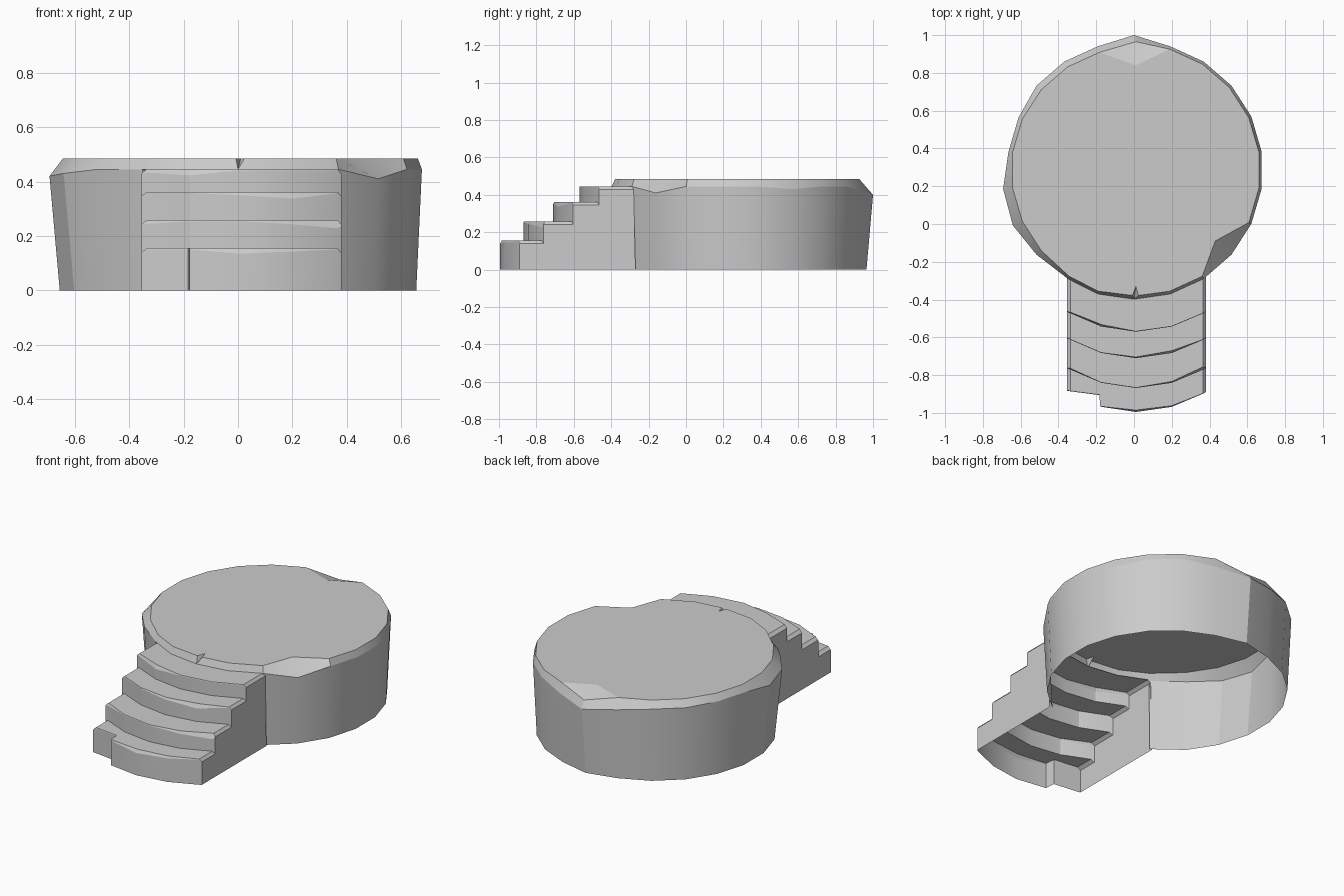
import bpy, bmesh
from math import sin, cos, pi

cube = bpy.data.objects.get("Cube")
if cube:
    bpy.data.objects.remove(cube)

stone = bpy.data.materials.new("grey_stone")
stone.use_nodes = True
GREY = (0.6, 0.6, 0.6, 1)
stone.diffuse_color = GREY
stone.node_tree.nodes["Principled BSDF"].inputs["Base Color"].default_value = GREY


def finish(bm, name):
    mesh = bpy.data.meshes.new(name)
    bm.to_mesh(mesh)
    bm.free()
    mesh.materials.append(stone)
    obj = bpy.data.objects.new(name, mesh)
    bpy.context.collection.objects.link(obj)
    bpy.ops.object.select_all(action="DESELECT")
    obj.select_set(True)
    bpy.context.view_layer.objects.active = obj
    bpy.ops.object.shade_smooth_by_angle(angle=0.32)


# Round platform: flared open-bottomed wall, worn chamfer, flat deck
SIDES, CENTRE_Y, DECK_Z = 22, 0.285, 0.485
FRONT = SIDES // 2
STAIR_GAP = range(FRONT - 2, FRONT + 2)
bm = bmesh.new()


def ring_vert(i, radius, z):
    a = 2 * pi * i / SIDES
    x = radius * sin(a) * (0.95 if i == FRONT + 2 else 1)
    return bm.verts.new((x, CENTRE_Y + radius * cos(a), z))


# Uneven rim: bulges at the back and on the right-hand side
rim_r = {0: 0.715, 15: 0.705, 16: 0.70, 17: 0.672, 18: 0.672}
rim_z = {0: 0.40, 1: 0.425, 21: 0.425, 4: 0.43, 8: 0.41, 15: 0.43, 16: 0.42}
base = [ring_vert(i, 0.68 if i == 0 else 0.662, 0) for i in range(SIDES)]
rim = [ring_vert(i, rim_r.get(i, 0.683), rim_z.get(i, 0.445)) for i in range(SIDES)]
deck = [ring_vert(i, 0.65 if i > 13 else 0.668, DECK_Z) for i in range(SIDES)]
deck[0].co = (0.01, 0.965, 0.44)         # worn back edge
deck[8].co = (0.43, -0.09, DECK_Z)       # large chip beside the stairs
deck[FRONT].co = (0.01, -0.33, DECK_Z)   # tip of the front crack
crack_r = bm.verts.new((0.024, -0.378, DECK_Z))
crack_l = bm.verts.new((-0.008, -0.378, DECK_Z))
worn = bm.verts.new((0.01, 0.84, DECK_Z))

for i in range(SIDES):
    j = (i + 1) % SIDES
    if i not in STAIR_GAP:
        bm.faces.new((base[i], rim[i], rim[j], base[j]))
    start = crack_l if i == FRONT else deck[i]
    end = crack_r if j == FRONT else deck[j]
    bm.faces.new((rim[i], start, end, rim[j]))
bm.faces.new((rim[FRONT], crack_r, deck[FRONT]))
bm.faces.new((rim[FRONT], deck[FRONT], crack_l))

outline = [worn] + deck[1:FRONT] + [crack_r, deck[FRONT], crack_l] + deck[FRONT + 1:]
bm.faces.new(outline[::-1])
bm.faces.new((deck[0], worn, deck[1]))
bm.faces.new((deck[0], deck[-1], worn))
finish(bm, "round_platform")

# Bowed stairs: one stepped profile per column, chipped along the nosings
columns = [(-0.355, 0.105), (-0.336, 0.097), (-0.184, 0.032), (-0.178, 0.028),
           (0.01, 0), (0.2, 0.027), (0.366, 0.097), (0.38, 0.105)]
steps = [(-0.995, 0.155), (-0.868, 0.258), (-0.71, 0.362), (-0.57, 0.445)]
chips = {(4, 0): 0.02, (5, 0): 0.012, (1, 1): 0.014, (6, 1): 0.03, (5, 1): 0.015,
         (5, 2): 0.025, (4, 2): 0.012, (2, 3): 0.022, (3, 3): 0.022, (1, 3): 0.012}
bm = bmesh.new()
rows = []
for c, (x, bow) in enumerate(columns):
    outer = c in (0, len(columns) - 1)
    drop = 0.016 if outer else 0
    low, row = 0, []
    for s, (front, top) in enumerate(steps):
        y = front + bow
        if s == 0 and c < 3:             # recessed block on the lowest step
            y = -0.915 + bow * 0.3
        z = top - drop
        chip = chips.get((c, s), 0.004)
        row += [(x, y, low), (x, y, z - chip), (x, y + chip * 0.5, z)]
        low = z
    row.append((x, -0.28 if outer else -0.38 + bow, low))
    rows.append([bm.verts.new(p) for p in row])

for a, b in zip(rows, rows[1:]):
    for k in range(len(a) - 1):
        bm.faces.new((a[k], b[k], b[k + 1], a[k + 1]))

# Stepped side walls reaching the ground
for row, flip in ((rows[0], 1), (rows[-1], -1)):
    foot = bm.verts.new((row[0].co.x, -0.27, 0))
    bm.faces.new((row + [foot])[::flip])
finish(bm, "front_stairs")
